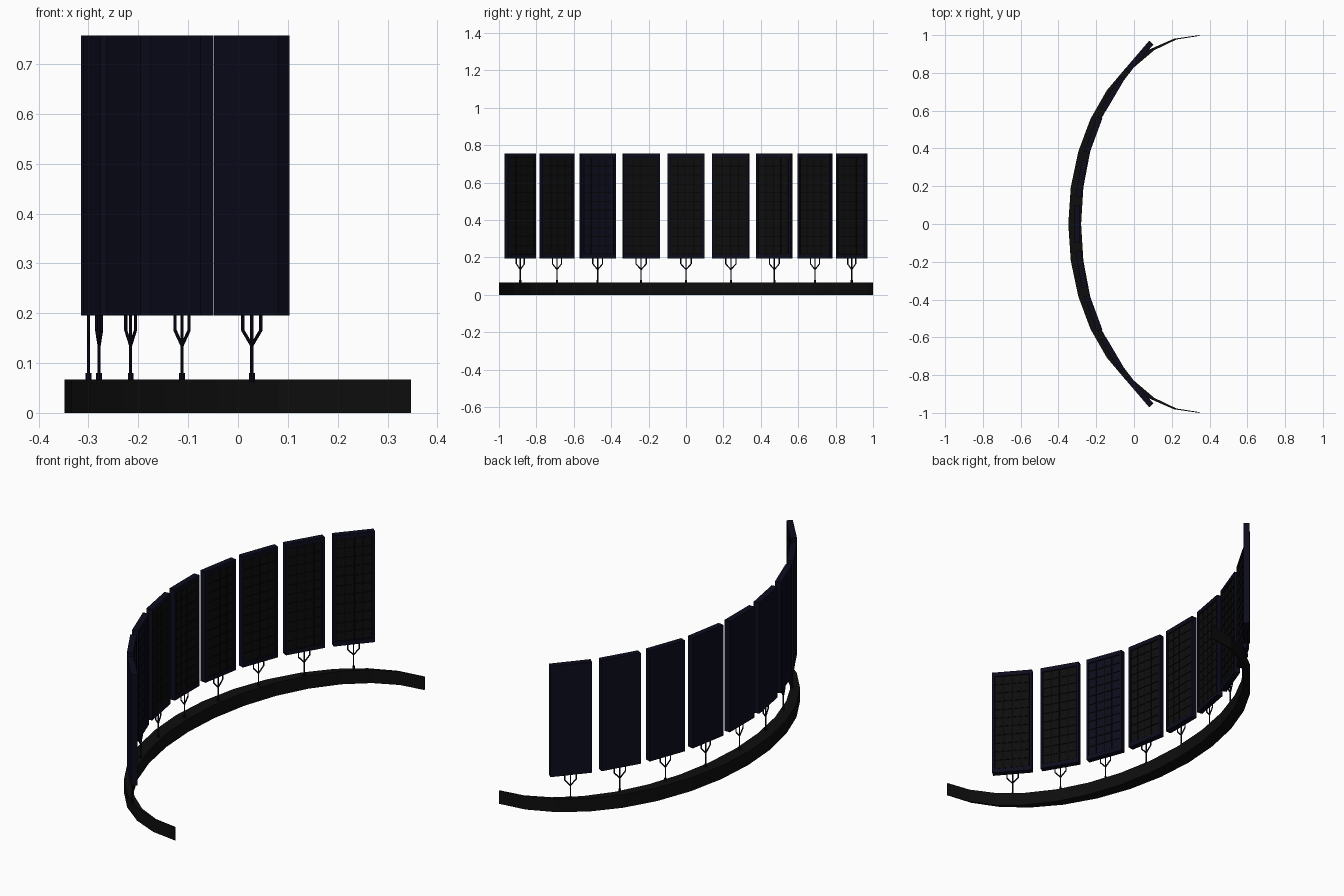
import bpy, bmesh
from math import sin, cos, pi, radians
from mathutils import Vector, Matrix

cube = bpy.data.objects.get("Cube")
if cube:
    bpy.data.objects.remove(cube, do_unlink=True)


def material(name, color):
    m = bpy.data.materials.new(name)
    m.use_nodes = True
    m.diffuse_color = (*color, 1)
    node = next(n for n in m.node_tree.nodes if n.type == 'BSDF_PRINCIPLED')
    node.inputs["Base Color"].default_value = (*color, 1)
    return m


NAVY = material("navy frame", (0.0035, 0.0035, 0.012))
BLACK = material("black cell", (0.004, 0.004, 0.004))
GAP = material("deep black backing", (0.0015, 0.0015, 0.0015))


def finish(name, bm, mats, matrix=Matrix()):
    bmesh.ops.recalc_face_normals(bm, faces=bm.faces)
    mesh = bpy.data.meshes.new(name)
    bm.to_mesh(mesh)
    bm.free()
    for m in mats:
        mesh.materials.append(m)
    ob = bpy.data.objects.new(name, mesh)
    ob.matrix_world = matrix
    bpy.context.collection.objects.link(ob)
    return ob


def box(bm, center, size, mat=0):
    mx = Matrix.Translation(center) @ Matrix.Diagonal((*size, 1))
    verts = bmesh.ops.create_cube(bm, size=1, matrix=mx)["verts"]
    for f in {f for v in verts for f in v.link_faces}:
        f.material_index = mat


def rod(bm, a, b, radius, sides=8):
    a, b = Vector(a), Vector(b)
    d = b - a
    mx = Matrix.Translation((a + b) / 2) @ d.to_track_quat('Z', 'Y').to_matrix().to_4x4()
    bmesh.ops.create_cone(bm, cap_ends=True, segments=sides, radius1=radius,
                          radius2=radius, depth=d.length, matrix=mx)


# Crescent base: two half ellipses sharing a centre, extruded upward
BASE_H = 0.067
SEGMENTS = 16
bm = bmesh.new()
rings = []
for i in range(SEGMENTS + 1):
    t = -pi / 2 + pi * i / SEGMENTS
    outer = (0.347 - 0.695 * cos(t), sin(t))
    inner = (0.347 - 0.627 * cos(t), 0.996 * sin(t))
    rings.append([bm.verts.new((*p, z)) for p, z in
                  ((outer, 0), (inner, 0), (inner, BASE_H), (outer, BASE_H))])
for a, b in zip(rings, rings[1:]):
    for k in range(4):
        n = (k + 1) % 4
        bm.faces.new((a[k], a[n], b[n], b[k]))
bm.faces.new(rings[0])
bm.faces.new(rings[-1])
finish("curved_base", bm, [BLACK])

# Panel layout: local +x is the cell side, y is the width
W, T, Z0, Z1 = 0.197, 0.03, 0.195, 0.757
STILE, RAIL = 0.012, 0.022
COLS, ROWS = 4, 11
H, MID = Z1 - Z0, (Z0 + Z1) / 2


def build_panel(name, matrix, cell_mat):
    bm = bmesh.new()
    # Frame: back board, side stiles, top and bottom rails
    box(bm, (-0.004, 0, MID), (T - 0.008, W, H))
    for s in (-1, 1):
        box(bm, (0.011, s * (W - STILE) / 2, MID), (0.008, STILE, H))
        box(bm, (0.011, 0, MID + s * (H - RAIL) / 2), (0.008, W - 2 * STILE, RAIL))
    # Dark backing and cell grid
    iw, ih = W - 2 * STILE, H - 2 * RAIL
    box(bm, (0.0075, 0, MID), (0.002, iw, ih), 1)
    cw, ch = iw / COLS, ih / ROWS
    for c in range(COLS):
        for r in range(ROWS):
            y = (c + 0.5) * cw - iw / 2
            z = Z0 + RAIL + (r + 0.5) * ch
            box(bm, (0.009, y, z), (0.004, cw - 0.006, ch - 0.006), 2)
    finish(name, bm, [NAVY, GAP, cell_mat], matrix)


def build_stand(name, matrix):
    bm = bmesh.new()
    # Foot collar, stem and two bent fork arms
    rod(bm, (0, 0, BASE_H - 0.005), (0, 0, 0.08), 0.006)
    rod(bm, (0, 0, 0.07), (0, 0, Z0 + 0.005), 0.0033)
    for s in (-1, 1):
        rod(bm, (0, 0, 0.135), (0, s * 0.028, 0.166), 0.0033)
        rod(bm, (0, s * 0.028, 0.165), (0, s * 0.028, Z0 + 0.005), 0.0033)
    finish(name, bm, [NAVY], matrix)


# Nine panels spread along a circular arc, facing its centre
R, STEP = 1.361, radians(10.15)
for i in range(-4, 5):
    a = i * STEP
    place = Matrix.Translation((R - 0.3 - R * cos(a), R * sin(a), 0)) @ Matrix.Rotation(-a, 4, 'Z')
    build_panel(f"solar_panel_{i + 5}", place, NAVY if i == -2 else BLACK)
    build_stand(f"panel_stand_{i + 5}", place)
